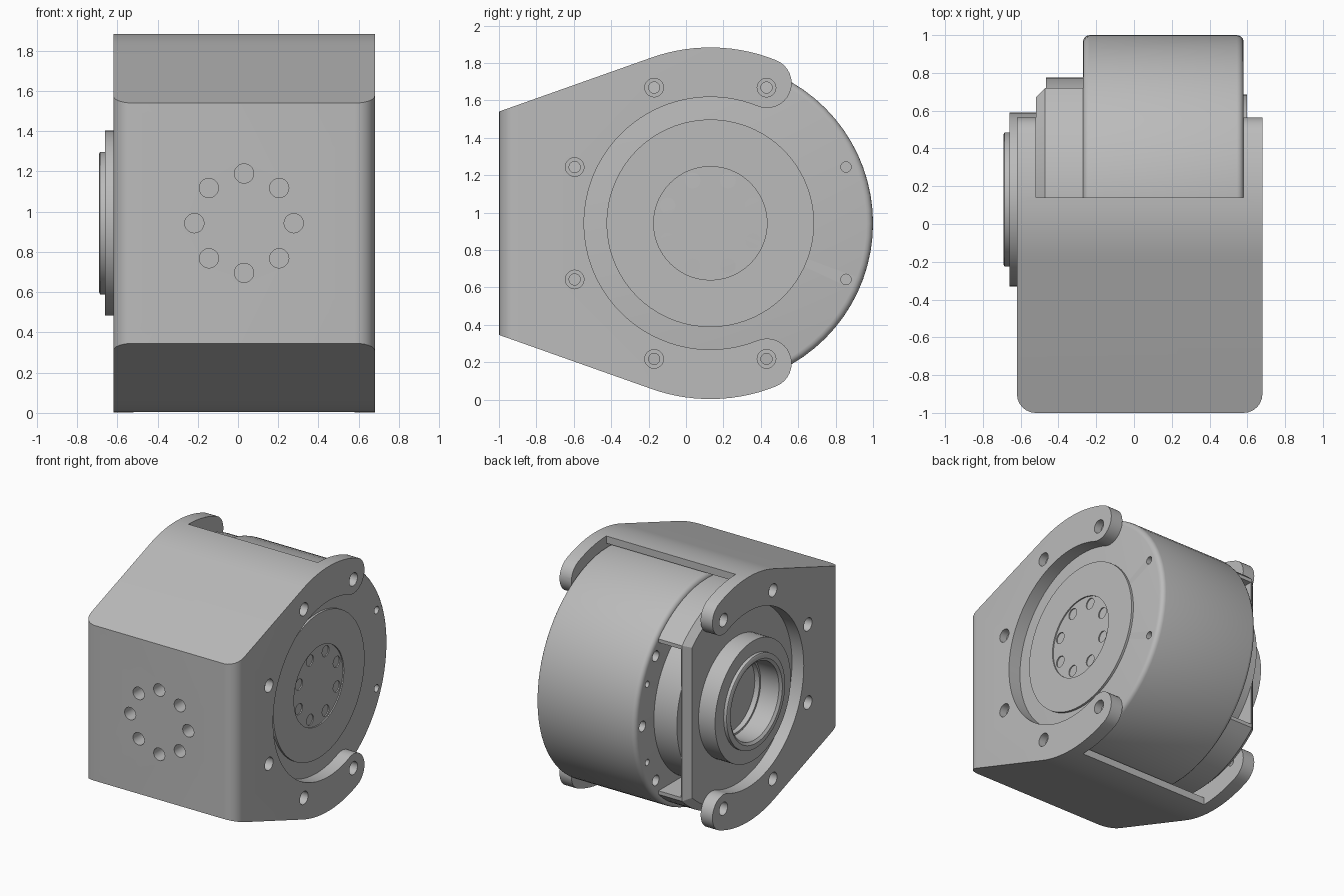
import bpy, bmesh, math
from mathutils import Vector, Matrix

cube = bpy.data.objects.get("Cube")
if cube:
    bpy.data.objects.remove(cube)

CY, CZ = 0.13, 0.943            # main axis, parallel to x
BOLT_R = 0.785                  # bolt circle radius
X0, X1 = -0.62, 0.68            # bracket sides
IN0, IN1 = -0.52, 0.58          # inner faces of the bracket arms

grey = bpy.data.materials.new("light grey metal")
grey.use_nodes = True
grey.diffuse_color = (0.5, 0.5, 0.5, 1)
grey.node_tree.nodes["Principled BSDF"].inputs["Base Color"].default_value = (0.5, 0.5, 0.5, 1)


def make(name, bm):
    bmesh.ops.recalc_face_normals(bm, faces=bm.faces)
    mesh = bpy.data.meshes.new(name)
    bm.to_mesh(mesh)
    bm.free()
    mesh.materials.append(grey)
    obj = bpy.data.objects.new(name, mesh)
    bpy.context.scene.collection.objects.link(obj)
    return obj


def polar(r, deg):
    a = math.radians(deg)
    return CY + r * math.cos(a), CZ + r * math.sin(a)


def arc(cy, cz, r, a0, a1, n):
    angles = [math.radians(a0 + (a1 - a0) * i / n) for i in range(n + 1)]
    return [(cy + r * math.cos(a), cz + r * math.sin(a)) for a in angles]


def lathe(name, profile, steps=72):
    """Revolve (x, radius) points around the main axis."""
    bm = bmesh.new()
    vs = [bm.verts.new((x, CY + r, CZ)) for x, r in profile]
    es = [bm.edges.new(p) for p in zip(vs, vs[1:])]
    bmesh.ops.spin(bm, geom=vs + es, cent=(0, CY, CZ), axis=(1, 0, 0),
                   angle=math.tau, steps=steps, use_duplicate=False)
    bmesh.ops.remove_doubles(bm, verts=bm.verts, dist=0.0004)
    return make(name, bm)


def rod(a, b, r, n=20):
    """Cylinder between two points, used as a drill."""
    a, b = Vector(a), Vector(b)
    bm = bmesh.new()
    rot = (b - a).to_track_quat('Z', 'Y').to_matrix().to_4x4()
    bmesh.ops.create_cone(bm, cap_ends=True, segments=n, radius1=r, radius2=r,
                          depth=(b - a).length, matrix=Matrix.Translation((a + b) / 2) @ rot)
    return make("drill", bm)


def x_rod(x0, x1, yz, r, n=20):
    return rod((x0, *yz), (x1, *yz), r, n)


def box(lo, hi, turn=0):
    lo, hi = Vector(lo), Vector(hi)
    bm = bmesh.new()
    bmesh.ops.create_cube(bm, size=1, matrix=Matrix.Translation((lo + hi) / 2)
                          @ Matrix.Rotation(turn, 4, 'Z') @ Matrix.Diagonal((*(hi - lo), 1)))
    return make("block", bm)


def cut(obj, cutters):
    """Subtract the cutters, bake the result and delete them."""
    for c in cutters:
        m = obj.modifiers.new("cut", 'BOOLEAN')
        m.operation, m.solver, m.object = 'DIFFERENCE', 'EXACT', c
    bpy.context.view_layer.update()
    deps = bpy.context.evaluated_depsgraph_get()
    mesh = bpy.data.meshes.new_from_object(obj.evaluated_get(deps))
    obj.modifiers.clear()
    obj.data = mesh
    for c in cutters:
        bpy.data.objects.remove(c)


# Bracket: side outline with two rounded arm tips around a C-shaped opening
R_OUT, R_IN, TIP = 0.94, 0.675, 68
mid, tip_r = (R_OUT + R_IN) / 2, (R_OUT - R_IN) / 2
top = arc(CY, CZ, R_OUT, 110, TIP, 14)
top += arc(*polar(mid, TIP), tip_r, TIP, TIP - 180, 16)[1:]
top += arc(CY, CZ, R_IN, TIP, 180, 32)[1:]
bottom = [(y, 2 * CZ - z) for y, z in reversed(top[:-1])]
outline = [(-1, 1.54)] + top + bottom + [(-1, 2 * CZ - 1.54)]
bm = bmesh.new()
face = bm.faces.new([bm.verts.new((X0, y, z)) for y, z in outline])
ext = bmesh.ops.extrude_face_region(bm, geom=[face])
bmesh.ops.translate(bm, vec=(X1 - X0, 0, 0),
                    verts=[v for v in ext["geom"] if isinstance(v, bmesh.types.BMVert)])
front = [e for e in bm.edges if all(v.co.y < -0.999 for v in e.verts)
         and abs(e.verts[0].co.x - e.verts[1].co.x) < 0.01]
bmesh.ops.bevel(bm, geom=front, offset=0.1, segments=6, profile=0.5, affect='EDGES')
bracket = make("bracket", bm)
cutters = [x_rod(IN0, IN1, (CY, CZ), 0.885, 72),
           box((IN0, 0.14, -1), (IN1, 2, 3))]
for a in (67.5, 112.5, 157.5):
    for s in (1, -1):
        p = polar(BOLT_R, a * s)
        cutters += [x_rod(-1, 1, p, 0.03), x_rod(X1 - 0.06, 1, p, 0.05),
                    x_rod(-1, X0 + 0.06, p, 0.05)]
for i in range(8):
    a = math.tau * i / 8
    x, z = 0.03 + 0.247 * math.cos(a), CZ + 0.247 * math.sin(a)
    cutters.append(rod((x, -1.2, z), (x, -0.78, z), 0.048))
cut(bracket, cutters)

# Motor drum with rounded rims
c = 0.035
rim = [(c * (1 - math.cos(t)), c * (1 - math.sin(t))) for t in (0, 0.4, 0.8, 1.2, math.pi / 2)]
drum_pts = [(-0.27, 0)] + [(-0.27 + dx, 0.87 - dr) for dx, dr in rim]
drum_pts += [(IN1 - dx, 0.87 - dr) for dx, dr in reversed(rim)] + [(IN1, 0)]
drum = lathe("motor_drum", drum_pts)
cutters = [x_rod(IN1 - 0.1, 1, polar(BOLT_R, a), 0.028) for a in (22.5, -22.5)]
for a, r in ((0, 0.04), (22.5, 0.024), (37.5, 0.04)):
    for s in ((1, -1) if a else (1,)):
        cutters.append(x_rod(-0.4, -0.17, polar(BOLT_R, a * s), r))
cut(drum, cutters)

# Output disc with a shallow centre face and a ring of holes
disc = lathe("output_disc", [(0.56, 0), (0.56, 0.555), (0.597, 0.555), (0.597, 0.303),
                             (0.588, 0.303), (0.588, 0)])
cut(disc, [x_rod(0.5, 0.7, polar(0.247, 22.5 + 45 * i), 0.042) for i in range(8)])

# Rear cap: chamfered, flattened at the back, with a pocket behind its plate
cap = lathe("rear_cap", [(-0.27, 0), (-0.27, 0.84), (-0.47, 0.84), (IN0, 0.79), (IN0, 0)])
cut(cap, [box((-1, 0.72, -1), (0, 2, 3)),
          box((-0.836, 0.636, -1), (-0.436, 1.036, 3), math.pi / 4),
          box((-0.46, 0.2, CZ - 0.57), (-0.2, 2, CZ + 0.57)),
          x_rod(-0.6, -0.48, (CY, CZ), 0.28, 48)])
core = lathe("rear_core", [(-0.26, 0), (-0.26, 0.645), (-0.465, 0.645), (-0.465, 0)])

# Bearing collar with a stepped lip and open bore
collar = lathe("bearing_collar", [(-0.5, 0.295), (-0.5, 0.46), (-0.66, 0.46), (-0.66, 0.355),
                                  (-0.685, 0.355), (-0.69, 0.345), (-0.69, 0.315),
                                  (-0.675, 0.295), (-0.5, 0.295)])

# Smooth round surfaces, sharp edges kept
parts = [bracket, drum, disc, cap, core, collar]
bpy.ops.object.select_all(action='DESELECT')
for p in parts:
    p.select_set(True)
bpy.context.view_layer.objects.active = bracket
bpy.ops.object.shade_smooth_by_angle(angle=math.radians(30))
